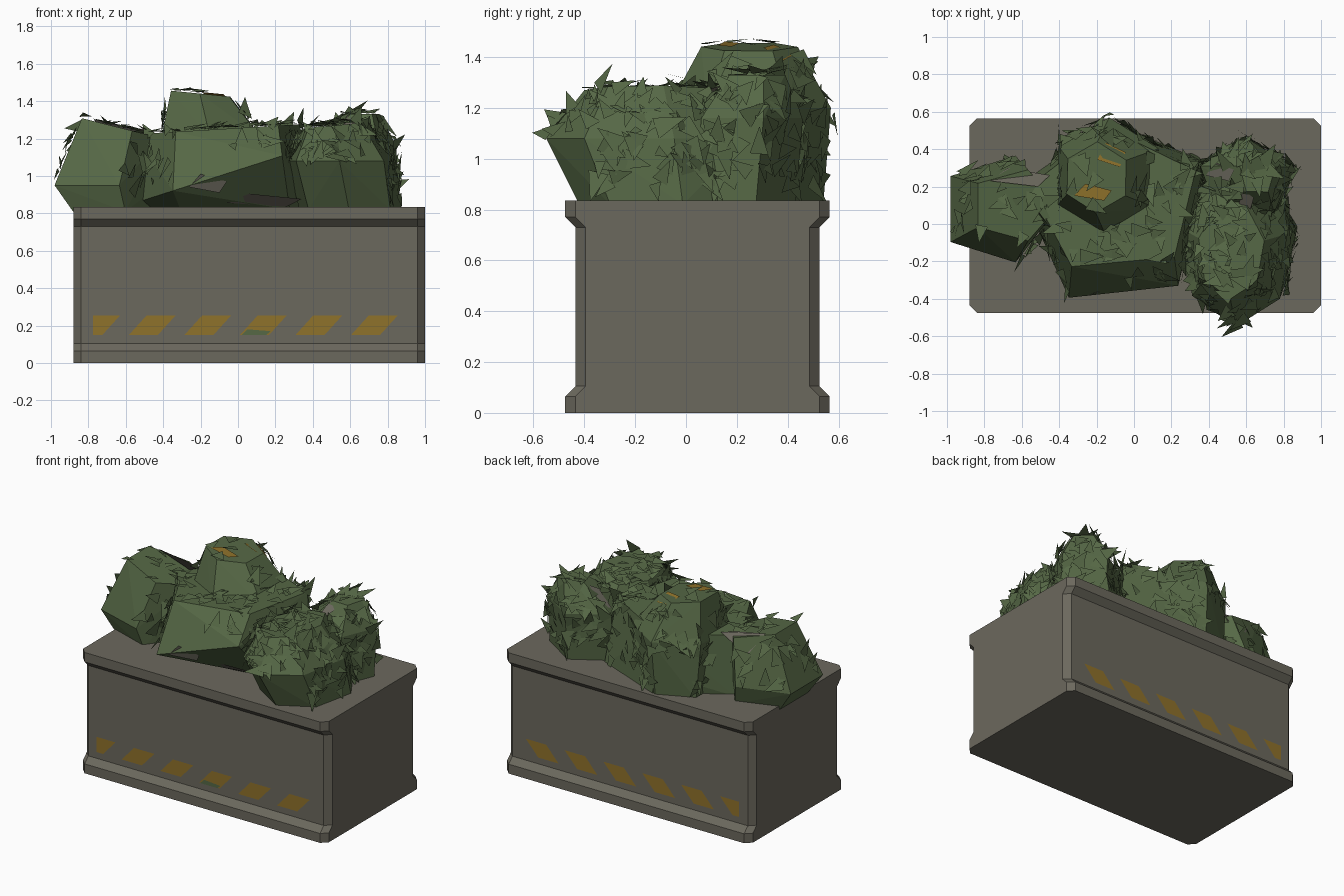
import bpy, bmesh, math, random
from mathutils import Vector
from mathutils.bvhtree import BVHTree

if "Cube" in bpy.data.objects:
    bpy.data.objects.remove(bpy.data.objects["Cube"])

random.seed(4)


def material(name, rgb):
    m = bpy.data.materials.new(name)
    m.diffuse_color = (*rgb, 1)
    m.use_nodes = True
    m.node_tree.nodes["Principled BSDF"].inputs["Base Color"].default_value = m.diffuse_color
    return m


GREY = material("concrete grey", (0.148, 0.139, 0.110))
GREEN = material("foliage green", (0.092, 0.138, 0.060))
OCHRE = material("stripe ochre", (0.275, 0.168, 0.024))


def add_object(name, bm, mat):
    me = bpy.data.meshes.new(name)
    bm.to_mesh(me)
    bm.free()
    me.materials.append(mat)
    ob = bpy.data.objects.new(name, me)
    bpy.context.collection.objects.link(ob)
    return ob


# Planter box: chamfered sections stacked in z, long sides recessed between rims
X0, X1, Y0, Y1, C = -0.88, 1.0, -0.475, 0.565, 0.04
bm = bmesh.new()
rings = []
for z, inset in ((0, 0), (0.065, 0), (0.105, C), (0.73, C), (0.77, 0), (0.835, 0)):
    a, b = Y0 + inset, Y1 - inset
    outline = [(X0 + C, a), (X1 - C, a), (X1, a + C), (X1, b - C),
               (X1 - C, b), (X0 + C, b), (X0, b - C), (X0, a + C)]
    rings.append([bm.verts.new((x, y, z)) for x, y in outline])
for lo, hi in zip(rings, rings[1:]):
    for i in range(8):
        j = (i + 1) % 8
        bm.faces.new((lo[i], lo[j], hi[j], hi[i]))
bm.faces.new(rings[0][::-1])
bm.faces.new(rings[-1])
add_object("planter_box", bm, GREY)

# Slanted warning stripes on both long sides
bm = bmesh.new()
for y in (Y0 + 0.037, Y1 - 0.037):
    for k in range(6):
        x = X0 + 0.297 * k
        row = [(x, 0.15), (x + 0.155, 0.15), (x + 0.25, 0.255), (x + 0.095, 0.255)]
        vs = [bm.verts.new((max(px, -0.775), y, pz)) for px, pz in row]
        bm.faces.new(vs if y < 0 else vs[::-1])
add_object("warning_stripes", bm, OCHRE)

# Green stain at the foot of one front stripe
bm = bmesh.new()
bm.faces.new([bm.verts.new((x, Y0 + 0.034, z)) for x, z in
              ((0.02, 0.149), (0.15, 0.149), (0.175, 0.17), (0.05, 0.18))])
add_object("stripe_stain", bm, GREEN)

# Foliage clumps: hulls over three tilted rings (z, centre x, centre y, radius x, radius y, slope)
CLUMPS = {
    "left_clump": (5, 0, (.81, -.68, .08, .25, .26, 0), (.95, -.73, .08, .31, .30, 0),
                   (1.26, -.64, .10, .24, .20, -.25)),
    "middle_clump": (5, -2.09, (.82, -.06, .18, .50, .36, 0), (1.0, -.10, .04, .50, .50, .32),
                     (1.25, -.10, .12, .47, .40, .06)),
    "top_clump": (6, .5, (.82, -.15, .32, .27, .22, 0), (1.2, -.14, .25, .31, .32, 0),
                  (1.44, -.20, .25, .18, .19, -.1)),
    "right_clump": (7, .2, (.82, .60, -.08, .28, .34, 0), (1.08, .55, -.13, .30, .42, 0),
                    (1.27, .52, -.14, .18, .26, .1)),
    "back_right_clump": (5, .3, (.82, .60, .21, .26, .22, 0), (1.16, .60, .24, .26, .22, 0),
                         (1.33, .66, .27, .10, .12, 0)),
}
hulls, verts, polys = [], [], []
for name, (sides, turn, *levels) in CLUMPS.items():
    bm = bmesh.new()
    for z, cx, cy, rx, ry, slope in levels:
        for i in range(sides):
            a = turn + math.tau * i / sides
            dx = rx * math.cos(a)
            bm.verts.new((cx + dx, cy + ry * math.sin(a), z + slope * dx))
    bmesh.ops.convex_hull(bm, input=bm.verts[:])
    loose = [v for v in bm.verts if not v.link_faces]
    bmesh.ops.delete(bm, geom=loose, context='VERTS')
    bmesh.ops.recalc_face_normals(bm, faces=bm.faces[:])
    bmesh.ops.triangulate(bm, faces=bm.faces[:])
    bm.normal_update()
    faces = [([v.co.copy() for v in f.verts], f.normal.copy(), f.calc_area()) for f in bm.faces]
    hulls.append(faces)
    for co, n, area in faces:
        polys.append(list(range(len(verts), len(verts) + len(co))))
        verts += co
    add_object(name, bm, GREEN)
surface = BVHTree.FromPolygons(verts, polys)


def inside(p, hull):
    return all((p - co[0]).dot(n) < -0.02 for co, n, _ in hull)


# Bare patches: thin skewed plates projected onto the clumps from the top or the front
patches = []


def patch(name, mat, a, b, w, h, from_top=True):
    d = Vector((0, 0, -1)) if from_top else Vector((0, 1, 0))
    bm = bmesh.new()
    for u, v in ((-.5, -.2), (.3, -.5), (.5, .1), (-.2, .5)):
        pa, pb = a + u * w, b + v * h
        hit = surface.ray_cast(Vector((pa, pb, 3) if from_top else (pa, -3, pb)), d)[0]
        if hit:
            bm.verts.new(hit - d * 0.009)
    if len(bm.verts) > 2:
        bm.faces.new(bm.verts[:])
    if from_top:
        patches.append((a, b, w, h))
    add_object(name, bm, mat)


patch("front_patch_upper", GREY, -.16, .96, .2, .1, False)
patch("front_patch_lower", GREY, .14, .87, .4, .07, False)
patch("left_patch", GREY, -.61, .25, .32, .1)
patch("right_patch", GREY, .46, .28, .15, .1)
patch("centre_patch", GREY, .6, .13, .08, .1)
patch("ochre_patch_front", OCHRE, -.22, .17, .2, .09)
patch("ochre_patch_back", OCHRE, -.12, .37, .15, .13)

# Leaves: loose triangles scattered over the upward faces of the clumps, clear of the patches
bm = bmesh.new()
for h, hull in enumerate(hulls):
    density = 260 if h > 2 else 120
    for co, n, area in hull:
        if n.z < -0.1 or (n.y < -0.75 and h < 3):
            continue
        for _ in range(round(area * density)):
            u, v = random.random(), random.random()
            if u + v > 1:
                u, v = 1 - u, 1 - v
            p = co[0] + (co[1] - co[0]) * u + (co[2] - co[0]) * v
            if p.z < 0.9 or any(inside(p, o) for i, o in enumerate(hulls) if i != h):
                continue
            ang = random.uniform(0, math.tau)
            t = n.orthogonal().normalized()
            d = t * math.cos(ang) + n.cross(t) * math.sin(ang)
            side = n.cross(d)
            size = random.uniform(0.06, 0.13)
            tri = [p - side * size * 0.35 + n * 0.004,
                   p + side * size * 0.35 + n * random.uniform(0.004, 0.025),
                   p + d * size + n * random.uniform(0.01, 0.045)]
            mid = (tri[0] + tri[1] + tri[2]) / 3
            if any(abs(mid.x - a) < w * .5 and abs(mid.y - b) < k * .5 for a, b, w, k in patches):
                continue
            if all(abs(q.x) < 1 and abs(q.y) < 0.61 and q.z < 1.485 for q in tri):
                bm.faces.new([bm.verts.new(q) for q in tri])
add_object("leaves", bm, GREEN)
